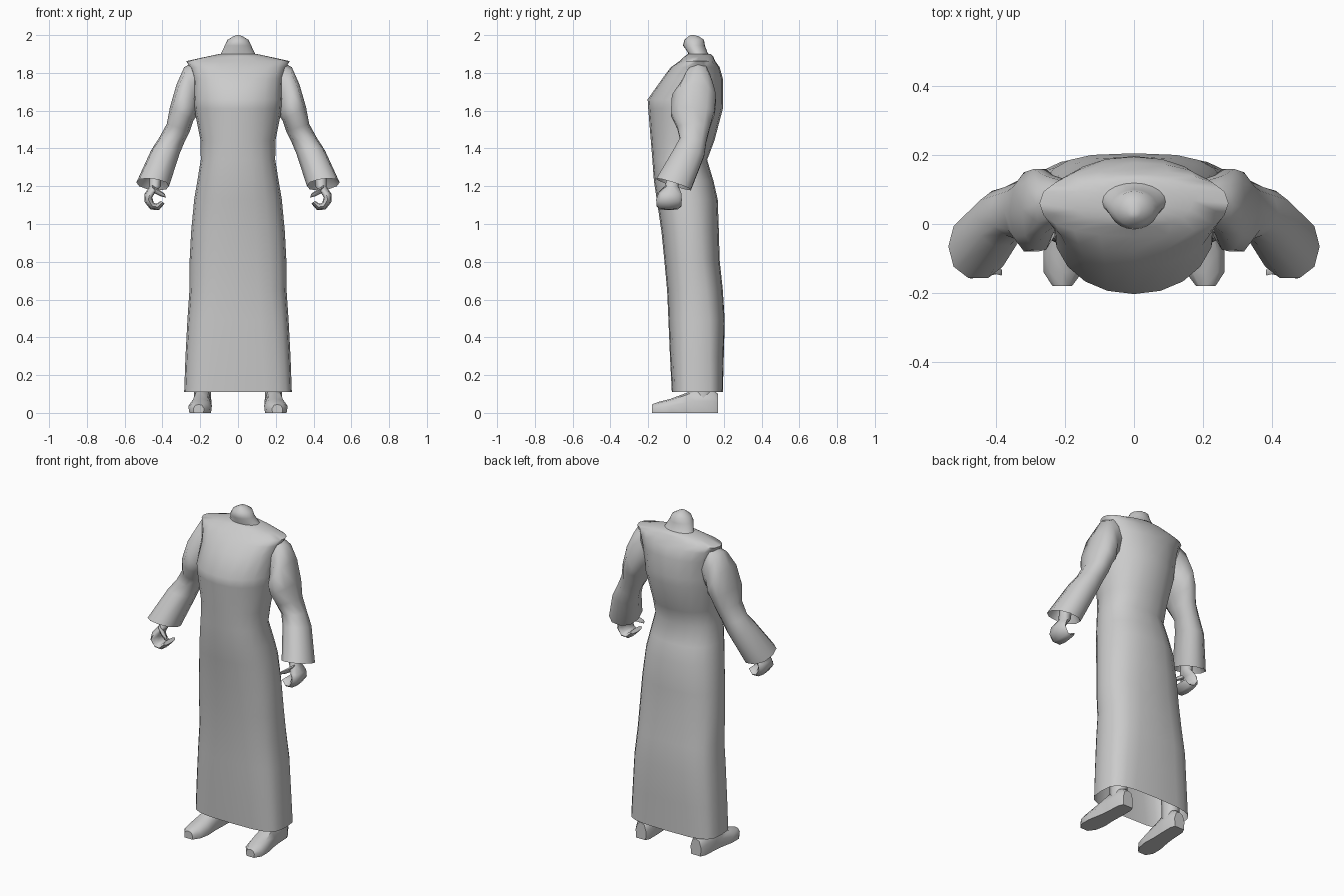
import bpy, bmesh, math
from mathutils import Vector

grey = bpy.data.materials.new("plain grey")
grey.diffuse_color = (0.6, 0.6, 0.6, 1)


def loft(name, rings, cap_start=True, cap_end=True, angle=60):
    """Skin a list of closed point rings with quads."""
    bm = bmesh.new()
    loops = [[bm.verts.new(p) for p in ring] for ring in rings]
    n = len(loops[0])
    for a, b in zip(loops, loops[1:]):
        for i in range(n):
            j = (i + 1) % n
            bm.faces.new((a[i], a[j], b[j], b[i]))
    if cap_start:
        bm.faces.new(loops[0][::-1])
    if cap_end:
        bm.faces.new(loops[-1])
    bmesh.ops.recalc_face_normals(bm, faces=bm.faces)
    mesh = bpy.data.meshes.new(name)
    bm.to_mesh(mesh)
    bm.free()
    mesh.materials.append(grey)
    obj = bpy.data.objects.new(name, mesh)
    bpy.context.collection.objects.link(obj)
    bpy.ops.object.select_all(action='DESELECT')
    obj.select_set(True)
    bpy.context.view_layer.objects.active = obj
    bpy.ops.object.shade_smooth_by_angle(angle=math.radians(angle))
    return obj


def ring(center, u, v, n=8, power=2.0):
    """Rounded ring spanned by the half axes u and v."""
    pts = []
    for i in range(n):
        t = 2 * math.pi * i / n
        c, s = math.cos(t), math.sin(t)
        a = math.copysign(abs(c) ** (2 / power), c)
        b = math.copysign(abs(s) ** (2 / power), s)
        pts.append(Vector(center) + Vector(u) * a + Vector(v) * b)
    return pts


def mirror(obj):
    """Mirror a part to the other side of the body."""
    m = obj.modifiers.new("mirror", 'MIRROR')
    m.use_axis[0] = True


def robe_ring(z, hw, yf, yb, power):
    return ring((0, (yf + yb) / 2, z), (hw, 0, 0), (0, (yb - yf) / 2, 0), 20, power)


# Robe from open hem to shoulders: height, half width, front, back, squareness
robe = [
    (0.11, 0.285, -0.075, 0.195, 3.6), (0.30, 0.278, -0.085, 0.200, 3.2),
    (0.49, 0.268, -0.093, 0.205, 3.0), (0.65, 0.257, -0.10, 0.195, 2.7),
    (0.81, 0.256, -0.115, 0.178, 2.5), (0.96, 0.248, -0.13, 0.174, 2.4),
    (1.13, 0.232, -0.155, 0.168, 2.3), (1.23, 0.215, -0.17, 0.145, 2.3),
    (1.34, 0.197, -0.178, 0.112, 2.3), (1.44, 0.198, -0.186, 0.15, 2.2),
    (1.61, 0.232, -0.20, 0.195, 2.1), (1.66, 0.235, -0.203, 0.197, 2.1),
    (1.77, 0.238, -0.125, 0.195, 2.2), (1.83, 0.255, -0.08, 0.178, 2.3),
    (1.862, 0.274, -0.035, 0.155, 2.3), (1.885, 0.17, -0.01, 0.145, 2.2),
    (1.90, 0.10, 0.01, 0.13, 2.0),
]
loft("robe", [robe_ring(*r) for r in robe], cap_start=False, angle=75)

# Neck stump
neck = [(1.86, 0.12, 0.0, 0.15, 2), (1.905, 0.088, 0.012, 0.115, 2),
        (1.945, 0.07, -0.016, 0.10, 2), (1.975, 0.055, -0.008, 0.095, 2),
        (1.995, 0.022, 0.015, 0.065, 2), (2.0, 0.006, 0.025, 0.04, 2)]
loft("neck", [robe_ring(*r) for r in neck])

# Sleeve: inner x, inner z, outer x, outer z, front y, back y, front-to-back drop
sleeve = [
    (0.17, 1.66, 0.24, 1.855, 0.0, 0.13, 0), (0.21, 1.60, 0.285, 1.83, -0.03, 0.145, 0),
    (0.22, 1.57, 0.325, 1.74, -0.08, 0.165, 0), (0.235, 1.55, 0.36, 1.62, -0.085, 0.155, 0),
    (0.255, 1.49, 0.377, 1.53, -0.05, 0.13, 0), (0.285, 1.43, 0.418, 1.455, -0.035, 0.11, 0.01),
    (0.31, 1.37, 0.46, 1.39, -0.065, 0.10, 0.02), (0.365, 1.20, 0.538, 1.22, -0.16, 0.03, 0.03),
    (0.39, 1.27, 0.50, 1.28, -0.12, 0.0, 0.02),
]
rings = []
for xi, zi, xo, zo, yf, yb, drop in sleeve:
    rings.append(ring(((xi + xo) / 2, (yf + yb) / 2, (zi + zo) / 2),
                      ((xo - xi) / 2, 0, (zo - zi) / 2), (0, (yb - yf) / 2, -drop), 10, 2.2))
mirror(loft("sleeve", rings))

# Curled hand: x, z, thickness direction, half thickness, centre y, half breadth
hand = [
    (0.437, 1.29, 0, 0.033, -0.06, 0.035), (0.438, 1.20, 0, 0.030, -0.075, 0.035),
    (0.465, 1.165, -10, 0.030, -0.085, 0.06), (0.475, 1.13, -30, 0.024, -0.09, 0.068),
    (0.455, 1.095, -65, 0.020, -0.09, 0.066), (0.425, 1.09, -110, 0.018, -0.09, 0.062),
    (0.398, 1.115, -140, 0.012, -0.09, 0.055),
]
rings = []
for x, z, deg, th, y, br in hand:
    a = math.radians(deg)
    rings.append(ring((x, y, z), (th * math.cos(a), 0, th * math.sin(a)), (0, br, 0), 8, 2.4))
mirror(loft("hand", rings))

# Thumb
thumb = [(0.45, -0.10, 1.185, 0.022), (0.415, -0.125, 1.165, 0.018),
         (0.385, -0.14, 1.150, 0.010)]
mirror(loft("thumb", [ring((x, y, z), (0.3 * r, 0, r), (0, r, 0), 6) for x, y, z, r in thumb]))

# Shoe from heel to toe: y, centre x, half width, top height
shoe = [(0.17, 0.185, 0.035, 0.10), (0.14, 0.187, 0.048, 0.125), (0.05, 0.190, 0.05, 0.125),
        (0.0, 0.194, 0.052, 0.105), (-0.08, 0.200, 0.062, 0.075),
        (-0.14, 0.206, 0.056, 0.06), (-0.18, 0.208, 0.028, 0.045)]
rings = []
for y, x, w, h in shoe:
    rings.append([Vector((x + w * a, y, h * b)) for a, b in
                  ((-0.92, 0), (0.92, 0), (1, 0.5), (0.65, 0.9), (0, 1), (-0.65, 0.9), (-1, 0.5))])
mirror(loft("shoe", rings, angle=50))

# Lower leg hidden under the robe
leg = [(0.06, 0.045), (0.16, 0.045), (0.32, 0.055)]
mirror(loft("leg", [ring((0.187, 0.09, z), (r, 0, 0), (0, r * 1.2, 0)) for z, r in leg]))
